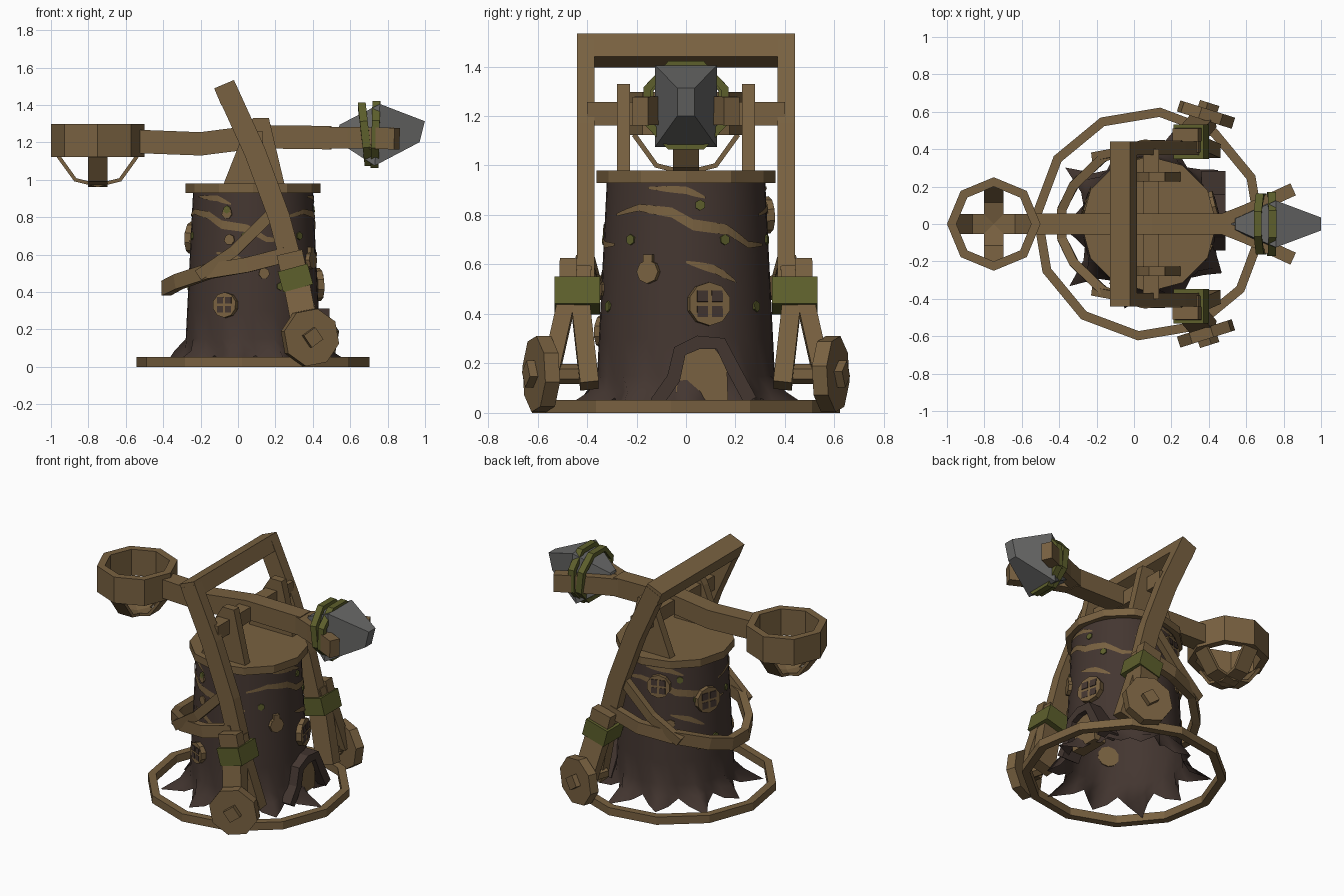
import bpy, bmesh, math
from mathutils import Vector as V

if "Cube" in bpy.data.objects:
    bpy.data.objects.remove(bpy.data.objects["Cube"])

def material(name, rgb):
    m = bpy.data.materials.new(name)
    m.diffuse_color = (*rgb, 1)
    m.use_nodes = True
    m.node_tree.nodes["Principled BSDF"].inputs["Base Color"].default_value = m.diffuse_color
    return m

WOOD = material("tan_wood", (.19, .12, .052))
BARK = material("dark_bark", (.057, .037, .030))
ROPE = material("green_binding", (.11, .115, .025))
STONE = material("grey_stone", (.14, .14, .137))
X, Y, Z = V((1, 0, 0)), V((0, 1, 0)), V((0, 0, 1))
CX = .08  # trunk axis

def make(name, verts, faces, mat, smooth=False):
    bm = bmesh.new()
    vs = [bm.verts.new(v) for v in verts]
    for f in faces:
        bm.faces.new([vs[i] for i in f])
    bmesh.ops.recalc_face_normals(bm, faces=bm.faces)
    me = bpy.data.meshes.new(name)
    bm.to_mesh(me)
    bm.free()
    me.materials.append(mat)
    for p in me.polygons:
        p.use_smooth = smooth
    ob = bpy.data.objects.new(name, me)
    bpy.context.collection.objects.link(ob)
    return ob

def loft(name, rings, mat, closed=False, caps=True, smooth=False):
    n, m = len(rings[0]), len(rings)
    faces = []
    for i in range(m if closed else m - 1):
        a, b = i * n, (i + 1) % m * n
        faces += [(a + j, a + (j + 1) % n, b + (j + 1) % n, b + j) for j in range(n)]
    if caps and not closed:
        faces += [tuple(range(n)), tuple(range((m - 1) * n, m * n))]
    return make(name, [v for r in rings for v in r], faces, mat, smooth)

def beam(name, pts, wu, wv, ref, mat=WOOD, closed=False):
    """Rectangular beam along a path; wu is its size along ref, wv across."""
    pts, rings = [V(p) for p in pts], []
    n = len(pts)
    for i, p in enumerate(pts):
        a = pts[i - 1] if closed or i else p
        b = pts[(i + 1) % n] if closed or i < n - 1 else p
        t = (b - a).normalized()
        u = (ref - ref.dot(t) * t).normalized()
        w = t.cross(u)
        rings.append([p + u * wu / 2 * s + w * wv / 2 * q
                      for s, q in ((1, 1), (1, -1), (-1, -1), (-1, 1))])
    return loft(name, rings, mat, closed)

def prism(name, n, r, depth, loc, axis, mat=WOOD, phase=0):
    axis = V(axis).normalized()
    u = (Z if abs(axis.z) < .9 else X)
    u = (u - u.dot(axis) * axis).normalized()
    w = u.cross(axis)
    ring = [V(loc) + u * r * math.cos(a) + w * r * math.sin(a)
            for a in (math.radians(phase) + math.tau * i / n for i in range(n))]
    return loft(name, [[p + axis * depth * s for p in ring] for s in (-.5, .5)], mat)

def circle(n, r, cx, z, phase=0):
    return [(cx + r * math.cos(a), r * math.sin(a), z)
            for a in (math.radians(phase) + math.tau * i / n for i in range(n))]

def trunk_radius(z):
    return .367 - .05 * z

def on_trunk(deg, z, off=0):
    a, r = math.radians(deg), trunk_radius(z) + off
    return V((CX + r * math.cos(a), r * math.sin(a), z))

def outward(deg):
    return V((math.cos(math.radians(deg)), math.sin(math.radians(deg)), .05))

# hollow trunk, flaring into root spikes
rings = []
for z in (.95, .6, .3, .15):
    rings.append([on_trunk(9 * i, z) for i in range(40)])
low, foot = [], []
for i in range(40):
    d, k = 9 * i + 2, i % 4
    tip = .54 if i % 8 == 0 else .47
    r1, r2, z2 = ((.42, tip, .01), (.37, .40, .02), (.36, .365, .06), (.37, .40, .02))[k]
    c, s = math.cos(math.radians(d)), math.sin(math.radians(d))
    low.append(V((CX + r1 * c, r1 * s, .085)))
    foot.append(V((CX + r2 * c, r2 * s, z2)))
loft("trunk", rings + [low, foot], BARK, caps=False, smooth=True)

# base ring and top deck
beam("base_ring", circle(12, .60, CX, .026, -5.5), .052, .05, Z, closed=True)
prism("top_deck", 12, .362, .05, (CX, 0, .955), Z)

# bark streaks and moss
def streak(name, pts, width, mat=WOOD):
    fine = []
    for (a, z), (b, y) in zip(pts, pts[1:]):
        fine += [(a + (b - a) * k / 4, z + (y - z) * k / 4) for k in range(4)]
    fine.append(pts[-1])
    n = len(fine)
    vs = []
    for i, (a, z) in enumerate(fine):
        w = width * (.25 + .75 * math.sin(math.pi * i / (n - 1)))
        vs += [on_trunk(a, z + w / 2, .005), on_trunk(a, z - w / 2, .005)]
    make(name, vs, [(2*i, 2*i+1, 2*i+3, 2*i+2) for i in range(n - 1)], mat)

for base in (0, 120, 235):
    streak("long_streak", [(base + a, z) for a, z in
           ((-58, .80), (-35, .83), (-10, .81), (5, .76), (30, .74), (48, .68), (66, .68))], .045)
    streak("upper_streak", [(base - 28, .91), (base, .90), (base + 14, .87)], .03)
    streak("lower_streak", [(base, .61), (base + 20, .58), (base + 36, .53)], .035)
    for a, z in ((-42, .70), (10, .84), (28, .70), (-65, .43)):
        prism("moss_spot", 6, .022, .008, on_trunk(base + a, z, .003), outward(base + a), ROPE)
for a, z in ((-115, .82), (-112, .68), (-80, .5), (150, .4), (120, .55)):
    prism("bark_knot", 7, .03, .008, on_trunk(a, z, .003), outward(a))
prism("lantern_body", 8, .048, .03, on_trunk(-26, .57, .005), outward(-26))
prism("lantern_cap", 4, .028, .03, on_trunk(-26, .62, .005), outward(-26), phase=45)

# round windows with four panes
for a, z, r in ((15, .44, .088), (-114, .33, .068), (108, .80, .075), (160, .69, .085)):
    o = outward(a)
    side = Z.cross(o).normalized()
    c = on_trunk(a, z, .01)
    prism("window_frame", 10, r, .035, c, o)
    for sx in (-1, 1):
        for sz in (-1, 1):
            p = c + side * sx * r * .35 + Z * sz * r * .35 + o * .018
            prism("window_pane", 4, r * .36, .006, p, o, BARK, 45)

# door and its root-like arch
arch = [(-.12, .04), (-.05, .14), (-.025, .25), (.05, .285), (.14, .28), (.19, .18), (.26, .05)]
beam("door_arch", [(.425, y, z) for y, z in arch], .13, .055, X, BARK)
door = [(-.04, .05), (-.04, .19), (.0, .26), (.05, .285), (.1, .28), (.165, .2), (.17, .05)]
loft("door", [[(x, y, z) for y, z in door] for x in (.37, .455)], WOOD)

# tilted frame: curved legs and crossbeam
beam("frame_crossbeam", [(-.055, -.44, 1.465), (-.055, .44, 1.465)], .10, .115, V((-.42, 0, 1)))
wheel_c = (.385, .585, .157)
for s in (-1, 1):
    f = lambda *pts: [(x, y * s, z) for x, y, z in pts]
    beam("frame_leg", f((-.065, .405, 1.49), (.09, .405, 1.15), (.22, .405, .80),
                        (.30, .405, .50)), .072, .115, Y)
    beam("inner_strut", f((.28, .42, .58), (.32, .425, .42), (.40, .39, .11)), .075, .13, Y)
    beam("outer_strut", f((.275, .475, .61), (.31, .48, .46), (.37, .55, .15)), .07, .14, Y)
    # rope binding around the struts
    beam("leg_binding", f((.292, .44, .53), (.322, .44, .42)), .185, .165, Y, ROPE)
    # wheels
    ax = V((.3, .95 * s, 0)).normalized()
    c = V((wheel_c[0], wheel_c[1] * s, wheel_c[2]))
    prism("wheel", 8, .157, .062, c, ax, phase=12)
    prism("wheel_hub", 4, .055, .11, c + ax * .01, ax, phase=10)
    prism("wheel_axle", 6, .04, .2, c - ax * .1, ax)
    # braces from the frame to the rear hoop
    beam("side_brace", f((-.21, .36, .49), (-.02, .395, .62), (.17, .405, .81)), .045, .06, Y)
    # trapezoid pivot posts
    post = [(-.08, .97), (.03, 1.25), (.08, 1.33), (.165, 1.33), (.25, .97)]
    loft("pivot_post", [[(x, y * s, z) for x, z in post] for y in (.226, .279)], WOOD)
    # forked end of the throwing arm
    beam("arm_prong", f((.46, .015, 1.225), (.6, .07, 1.225), (.85, .185, 1.22)), .115, .07, Z)

# hoop behind the trunk
half = [(.26, .42, .60), (.05, .425, .545), (-.16, .36, .51), (-.32, .21, .455)]
hoop = half + [(-.385, .08, .42)]
hoop += [(x, -y, z) for x, y, z in reversed(hoop)]
beam("rear_hoop", hoop, .08, .05, Z)

# throwing arm and axle
beam("throwing_arm", [(-.54, 0, 1.205), (-.2, 0, 1.192), (.1, 0, 1.23), (.5, 0, 1.225)],
     .112, .125, Y)
beam("pivot_axle", [(.09, -.40, 1.21), (.09, .40, 1.21)], .095, .085, Z)

# bucket with crossed straps below
beam("bucket", circle(8, .225, -.75, 1.21), .175, .05, Z, closed=True)
curve = [(-.21, 1.125), (-.12, 1.0), (0, .97), (.12, 1.0), (.21, 1.125)]
beam("bucket_strap_long", [(-.75 + d, 0, z) for d, z in curve], .105, .02, Y)
beam("bucket_strap_cross", [(-.75, d, z) for d, z in curve], .105, .02, X)

# stone counterweight and its bindings
secs = [(.53, 1.255, .03, .04), (.745, 1.24, .125, .165), (.985, 1.257, .035, .056)]
loft("stone_weight", [[(x + b * .014, a * y, z + b * h) for a, b in
     ((1, 1), (1, -1), (-1, -1), (-1, 1))] for x, z, y, h in secs], STONE)
for x, tilt, r in ((.68, -.02, .168), (.735, .005, .178)):
    pts = [(x + tilt * math.sin(a), r * .95 * math.cos(a), 1.243 + r * math.sin(a))
           for a in (math.tau * (i + .5) / 8 for i in range(8))]
    beam("stone_binding", pts, .042, .032, X, ROPE, closed=True)
